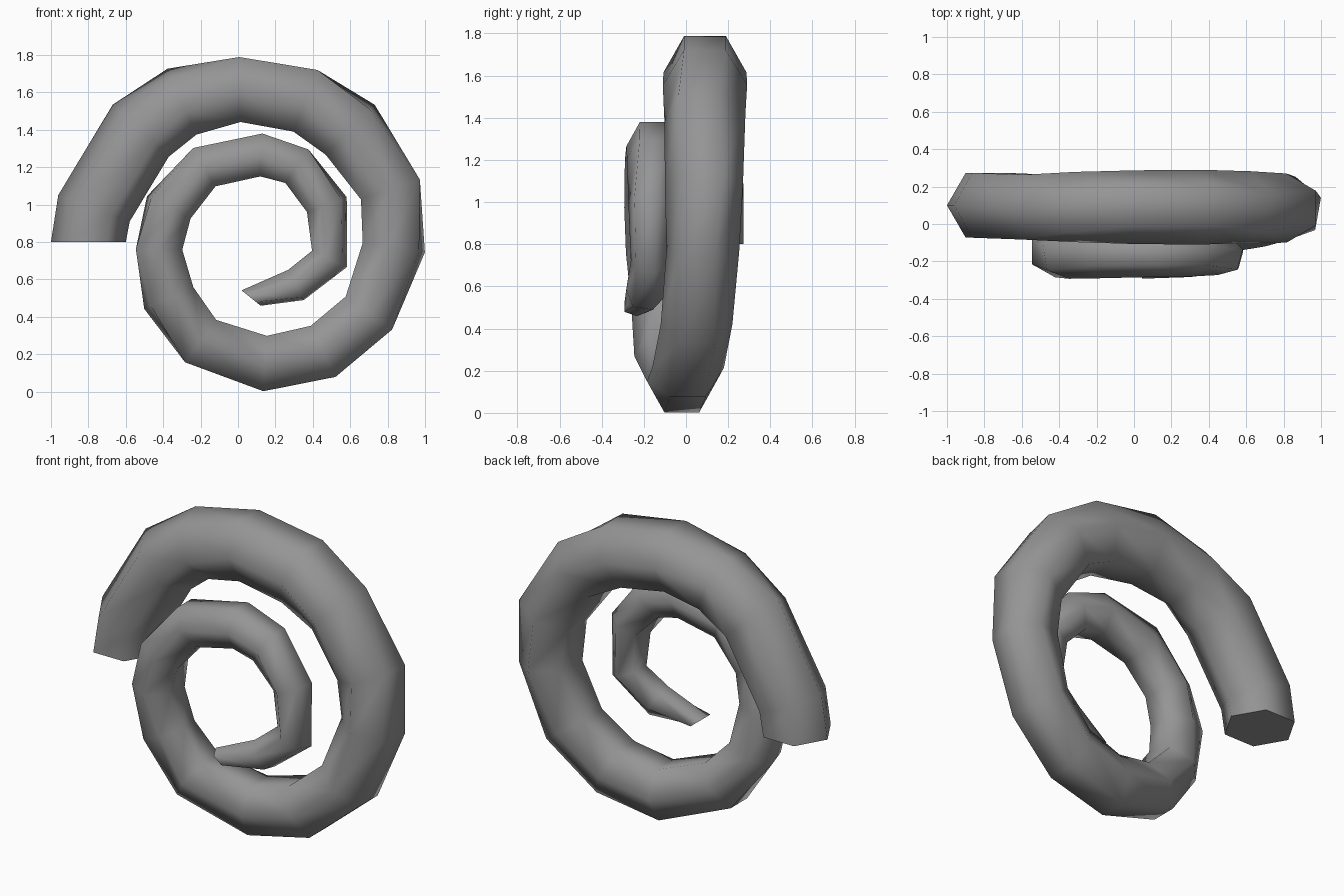
import bpy, bmesh, math
from mathutils import Vector

cube = bpy.data.objects.get("Cube")
if cube:
    bpy.data.objects.remove(cube, do_unlink=True)

grey = bpy.data.materials.new("plain grey")
grey.use_nodes = True
colour = (0.3, 0.3, 0.3, 1)
grey.diffuse_color = colour
grey.node_tree.nodes["Principled BSDF"].inputs["Base Color"].default_value = colour

SIDES = 6
# Centre line of the coil: x, y, z, radius, twist in degrees
PATH = [
    (-0.80, 0.10, 0.80, 0.20, 30), (-0.77, 0.10, 0.98, 0.20, 30),
    (-0.52, 0.09, 1.395, 0.20, 30), (-0.30, 0.09, 1.55, 0.195, 15),
    (0.01, 0.09, 1.615, 0.197, 0), (0.36, 0.09, 1.555, 0.20, 0),
    (0.60, 0.09, 1.40, 0.195, 10), (0.815, 0.085, 1.08, 0.185, 0),
    (0.833, 0.08, 0.77, 0.175, 10), (0.70, 0.05, 0.42, 0.17, 0),
    (0.455, 0.01, 0.215, 0.17, 0), (0.145, -0.02, 0.15, 0.165, 0),
    (-0.20, -0.09, 0.27, 0.155, 0), (-0.37, -0.12, 0.50, 0.145, 15),
    (-0.422, -0.145, 0.76, 0.14, 0), (-0.37, -0.16, 0.985, 0.135, 10),
    (-0.18, -0.16, 1.20, 0.13, 0), (0.125, -0.155, 1.265, 0.128, 0),
    (0.315, -0.16, 1.205, 0.12, 0), (0.475, -0.165, 1.00, 0.112, 15),
    (0.49, -0.17, 0.71, 0.095, 15), (0.31, -0.19, 0.57, 0.095, 10),
    (0.07, -0.235, 0.50, 0.066, 30),
]
points = [Vector((p[0], 0, p[2])) for p in PATH]


def ring_frame(i):
    """Outward direction in the coil plane and the mitre stretch."""
    if i == 0:
        t, stretch = Vector((0, 0, 1)), 1
    elif i == len(points) - 1:
        t, stretch = Vector((-0.62, 0, -0.78)), 1
    else:
        a = (points[i] - points[i - 1]).normalized()
        b = (points[i + 1] - points[i]).normalized()
        t = (a + b).normalized()
        stretch = 1 / max(0.8, t.dot(a))
    return Vector((-t.z, 0, t.x)), stretch


# Sweep a hexagon along the centre line and cap both ends
bm = bmesh.new()
rings = []
for i, (x, y, z, r, twist) in enumerate(PATH):
    out, stretch = ring_frame(i)
    ring = []
    for k in range(SIDES):
        a = math.radians(twist) + math.tau * k / SIDES
        ring.append(bm.verts.new(Vector((x, y, z))
                                 + out * (r * stretch * math.sin(a))
                                 + Vector((0, r * math.cos(a), 0))))
    rings.append(ring)
for a, b in zip(rings, rings[1:]):
    for k in range(SIDES):
        n = (k + 1) % SIDES
        bm.faces.new((a[k], a[n], b[n], b[k]))
caps = [bm.faces.new(rings[0]), bm.faces.new(rings[-1])]
bmesh.ops.recalc_face_normals(bm, faces=bm.faces)
for f in bm.faces:
    f.smooth = True
for f in caps:
    f.smooth = False
    for e in f.edges:
        e.smooth = False

mesh = bpy.data.meshes.new("coiled_tube")
bm.to_mesh(mesh)
bm.free()
mesh.materials.append(grey)
coil = bpy.data.objects.new("coiled_tube", mesh)
bpy.context.collection.objects.link(coil)
